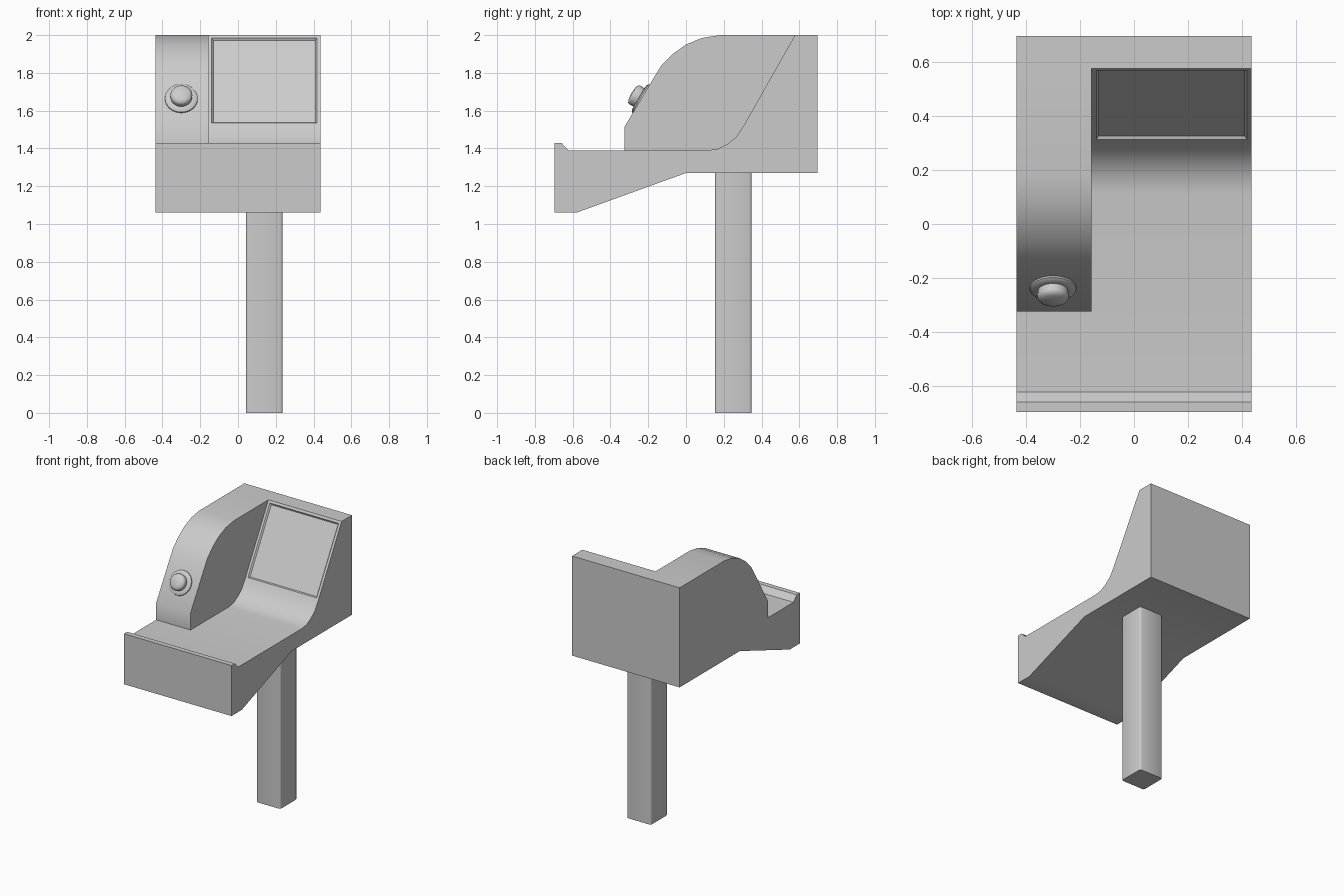
import bpy, bmesh, math
from mathutils import Vector

if "Cube" in bpy.data.objects:
    bpy.data.objects.remove(bpy.data.objects["Cube"])

XL, XR, XM = -0.436, 0.436, -0.157


def finish(bm, name, angle=35):
    bmesh.ops.recalc_face_normals(bm, faces=bm.faces)
    me = bpy.data.meshes.new(name)
    bm.to_mesh(me)
    bm.free()
    ob = bpy.data.objects.new(name, me)
    bpy.context.collection.objects.link(ob)
    bpy.ops.object.select_all(action='DESELECT')
    ob.select_set(True)
    bpy.context.view_layer.objects.active = ob
    bpy.ops.object.shade_smooth_by_angle(angle=math.radians(angle))
    return ob


def prism(profile, x0, x1):
    """Extrude a (y, z) outline along x."""
    bm = bmesh.new()
    face = bm.faces.new([bm.verts.new((x0, y, z)) for y, z in profile])
    ext = bmesh.ops.extrude_face_region(bm, geom=[face])
    verts = [g for g in ext["geom"] if isinstance(g, bmesh.types.BMVert)]
    bmesh.ops.translate(bm, verts=verts, vec=(x1 - x0, 0, 0))
    bmesh.ops.recalc_face_normals(bm, faces=bm.faces)
    return bm


def lathe(profile, name, loc, normal, steps=32):
    """Turn an (r, h) outline around the given axis."""
    bm = bmesh.new()
    vs = [bm.verts.new((r, 0, h)) for r, h in profile]
    es = [bm.edges.new(p) for p in zip(vs, vs[1:])]
    bmesh.ops.spin(bm, geom=vs + es, axis=(0, 0, 1), cent=(0, 0, 0),
                   angle=math.tau, steps=steps)
    bmesh.ops.remove_doubles(bm, verts=bm.verts, dist=0.0005)
    ob = finish(bm, name, 40)
    ob.location = loc
    ob.rotation_euler = normal.to_track_quat('Z', 'Y').to_euler()
    return ob


# housing: tray with front lip, curved floor, sloped back panel
curve = [(0.115, 1.39), (0.17, 1.398), (0.22, 1.424), (0.265, 1.46), (0.305, 1.52)]
body = [(-0.697, 1.06), (-0.697, 1.43), (-0.66, 1.43), (-0.622, 1.39)] + curve + [
    (0.577, 2.0), (0.697, 2.0), (0.697, 1.27), (0.0, 1.27), (-0.58, 1.06)]
bm = prism(body, XL, XR)
bmesh.ops.bisect_plane(bm, geom=bm.verts[:] + bm.edges[:] + bm.faces[:],
                       plane_co=(XM, 0, 0), plane_no=(1, 0, 0))
# recessed screen in the sloped panel
target = Vector(((XM + XR) / 2, 0.441, 1.76))
panel = min(bm.faces, key=lambda f: (f.calc_center_median() - target).length)
bmesh.ops.inset_individual(bm, faces=[panel], thickness=0.025)
bmesh.ops.inset_individual(bm, faces=[panel], thickness=0.012, depth=-0.01)
finish(bm, "housing")

# raised side console on the left
side = [(-0.325, 1.39), (-0.325, 1.515), (-0.172, 1.772), (-0.13, 1.84),
        (-0.07, 1.90), (0.0, 1.95), (0.085, 1.985), (0.18, 2.0), (0.577, 2.0)]
finish(prism(side + curve[::-1], XL, XM), "side_console")

# push button with its collar, square to the console slope
normal = Vector((0, -0.86, 0.51)).normalized()
spot = (-0.3, -0.237, 1.663)
lathe([(0.088, -0.005), (0.086, 0.006), (0.078, 0.012), (0.058, 0.014), (0, 0.014)],
      "button_collar", spot, normal)
lathe([(0.056, 0.01), (0.058, 0.038), (0.054, 0.048), (0.04, 0.056), (0, 0.06)],
      "push_button", spot, normal)

# square post with slightly eased corners
bm = bmesh.new()
bmesh.ops.create_cube(bm, size=1)
bmesh.ops.scale(bm, verts=bm.verts, vec=(0.194, 0.194, 1.28))
bmesh.ops.translate(bm, verts=bm.verts, vec=(0.139, 0.25, 0.64))
upright = [e for e in bm.edges if abs(e.verts[0].co.z - e.verts[1].co.z) > 1]
bmesh.ops.bevel(bm, geom=upright, offset=0.012, segments=2, profile=0.5, affect='EDGES')
finish(bm, "post", 50)
